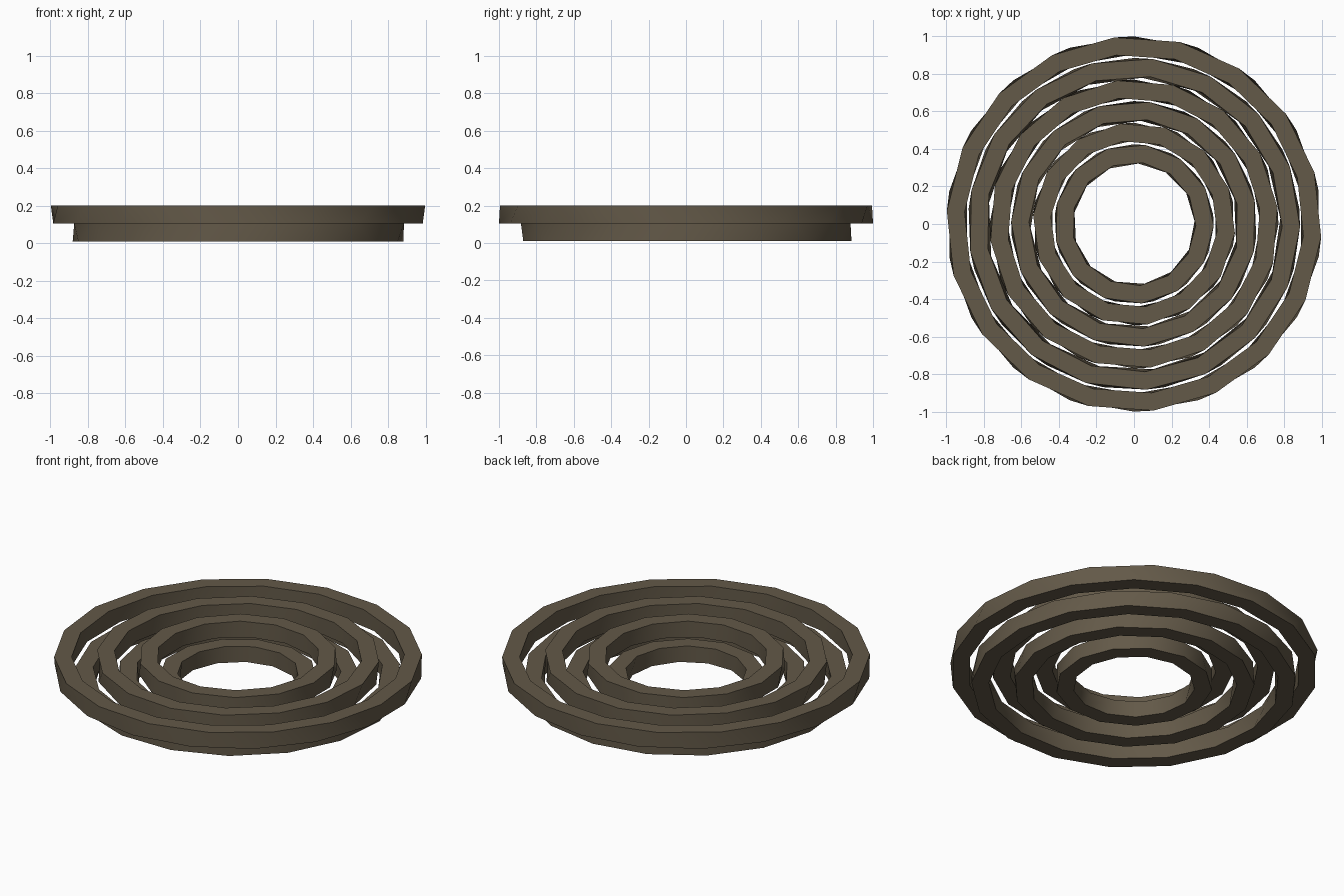
import bpy
import bmesh
from math import cos, sin, tau, radians

cube = bpy.data.objects.get("Cube")
if cube:
    bpy.data.objects.remove(cube, do_unlink=True)

COLOUR = (0.125, 0.1, 0.065, 1)
brown = bpy.data.materials.new("dark_brown")
brown.use_nodes = True
brown.diffuse_color = COLOUR
bsdf = brown.node_tree.nodes["Principled BSDF"]
bsdf.inputs["Base Color"].default_value = COLOUR
bsdf.inputs["Roughness"].default_value = 0.8


def make_ring(name, outer, inner, bottom, top, sides, turn):
    """Square-section polygon ring whose top is turned against its bottom."""
    bm = bmesh.new()
    section = [(outer, bottom, 0), (outer, top, turn),
               (inner, top, turn), (inner, bottom, 0)]
    loops = []
    for i in range(sides):
        loop = []
        for radius, z, shift in section:
            a = tau * (i + shift) / sides + tau / 4
            loop.append(bm.verts.new((radius * cos(a), radius * sin(a), z)))
        loops.append(loop)
    for i, a in enumerate(loops):
        b = loops[(i + 1) % sides]
        for j in range(4):
            k = (j + 1) % 4
            bm.faces.new((a[j], b[j], b[k], a[k]))
    bmesh.ops.recalc_face_normals(bm, faces=bm.faces)
    mesh = bpy.data.meshes.new(name)
    bm.to_mesh(mesh)
    bm.free()
    mesh.materials.append(brown)
    ring = bpy.data.objects.new(name, mesh)
    bpy.context.collection.objects.link(ring)
    bpy.ops.object.select_all(action='DESELECT')
    ring.select_set(True)
    bpy.context.view_layer.objects.active = ring
    bpy.ops.object.shade_smooth_by_angle(angle=radians(40))


# Nested rings, alternating between an upper and a lower layer
for n in range(6):
    outer = 1.0 - 0.115 * n
    upper = n % 2 == 0
    bottom, top = (0.105, 0.2) if upper else (0.01, 0.105)
    make_ring(f"{'upper' if upper else 'lower'}_ring_{n // 2 + 1}",
              outer, outer - 0.095, bottom, top, 18 - n, 0.3 if upper else -0.3)
